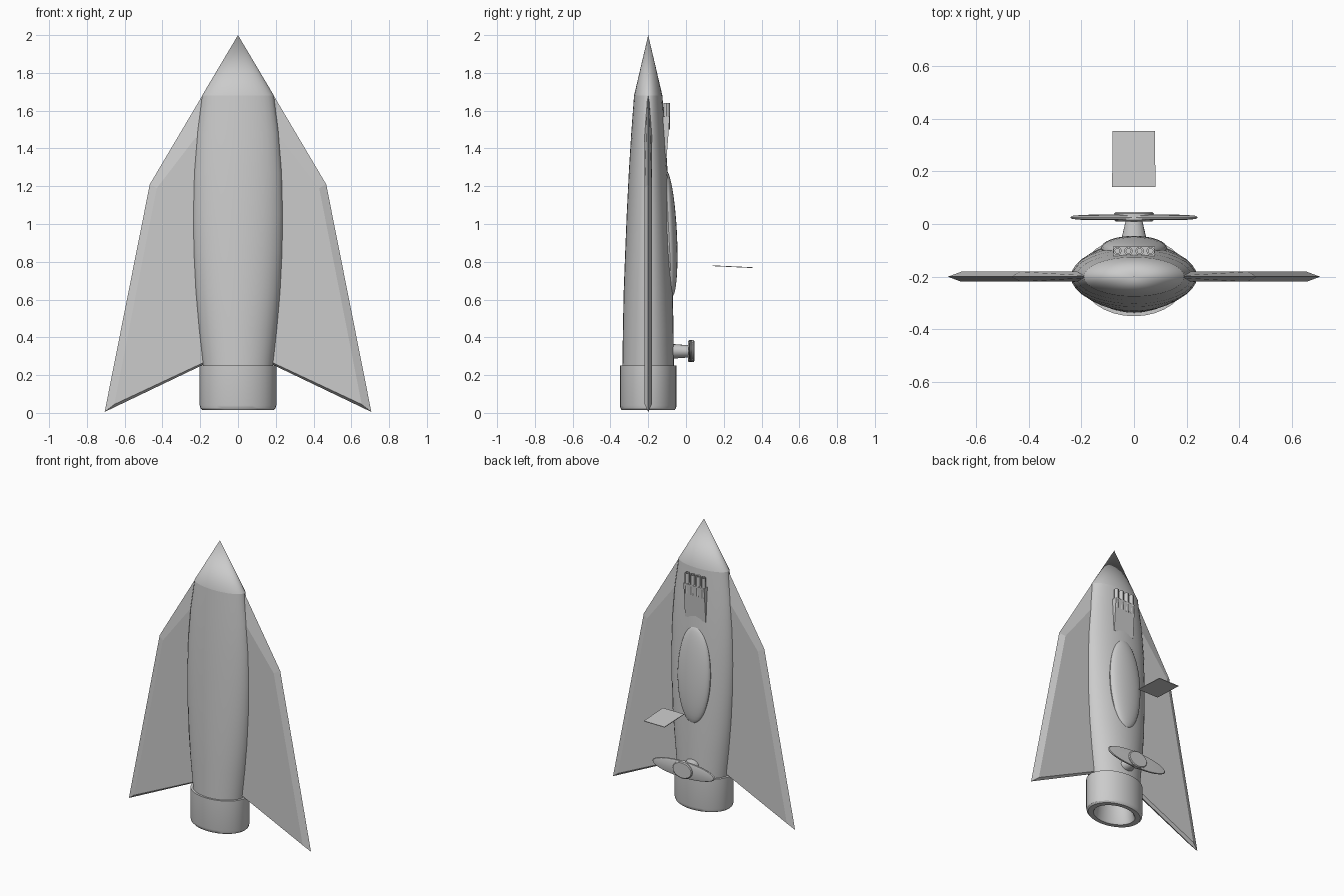
import bpy, bmesh, math
from mathutils import Matrix, Vector

cube = bpy.data.objects.get("Cube")
if cube:
    bpy.data.objects.remove(cube)

AXIS_Y = -0.2   # hull centre line

grey = bpy.data.materials.new("hull_grey")
grey.use_nodes = True
COLOUR = (0.6, 0.6, 0.6, 1)
grey.diffuse_color = COLOUR
grey.node_tree.nodes["Principled BSDF"].inputs["Base Color"].default_value = COLOUR


def finish(name, bm, smooth=True):
    bmesh.ops.remove_doubles(bm, verts=bm.verts, dist=1e-5)
    bmesh.ops.recalc_face_normals(bm, faces=bm.faces)
    mesh = bpy.data.meshes.new(name)
    bm.to_mesh(mesh)
    bm.free()
    mesh.materials.append(grey)
    ob = bpy.data.objects.new(name, mesh)
    bpy.context.collection.objects.link(ob)
    if smooth:
        bpy.ops.object.select_all(action='DESELECT')
        ob.select_set(True)
        bpy.context.view_layer.objects.active = ob
        bpy.ops.object.shade_smooth_by_angle(angle=math.radians(30))
    return ob


def lathe(name, rings, matrix, sides=32):
    """Elliptical rings (half width, half depth, height) joined into a skin."""
    bm = bmesh.new()
    loops = []
    for a, b, h in rings:
        loops.append([bm.verts.new(matrix @ Vector((a * math.cos(t), b * math.sin(t), h)))
                      for t in (2 * math.pi * i / sides for i in range(sides))])
    for lo, hi in zip(loops, loops[1:]):
        for i in range(sides):
            j = (i + 1) % sides
            bm.faces.new((lo[i], lo[j], hi[j], hi[i]))
    return finish(name, bm)


def solid(name, points, faces, smooth=False):
    bm = bmesh.new()
    vs = [bm.verts.new(p) for p in points]
    for f in faces:
        bm.faces.new([vs[i] for i in f])
    return finish(name, bm, smooth)


hull = Matrix.Translation((0, AXIS_Y, 0))

# Fuselage and pointed nose
lathe("fuselage", [(0.185, 0.137, 0.24), (0.208, 0.134, 0.44), (0.226, 0.13, 0.64),
                   (0.237, 0.122, 0.85), (0.24, 0.114, 1.05), (0.235, 0.103, 1.27),
                   (0.219, 0.09, 1.48), (0.19, 0.075, 1.68)], hull)
lathe("nose_cone", [(0.19, 0.075, 1.68), (0, 0, 2.0)], hull)

# Engine with a rounded lip and hollow nozzle
engine = [(0, 0.25), (1, 0.25), (1, 0.04), (0.98, 0.024), (0.93, 0.015),
          (0.74, 0.015), (0.69, 0.03), (0.6, 0.15), (0, 0.17)]
lathe("engine", [(0.203 * r, 0.15 * r, z) for r, z in engine], hull)

# Wings: flat slab faces with knife edges
rim = [(0.1, 1.83), (0.467, 1.21), (0.706, 0.005), (0.1, 0.295)]
slab = [(0.1, 1.62), (0.43, 1.19), (0.655, 0.045), (0.1, 0.305)]
for side, sign in (("left", 1), ("right", -1)):
    points = [(sign * x, AXIS_Y, z) for x, z in rim]
    for y in (-0.019, 0.019):
        points += [(sign * x, AXIS_Y + y, z) for x, z in slab]
    faces = [(4, 5, 6, 7), (8, 9, 10, 11)]
    for base in (4, 8):
        faces += [(i, i + 1, base + i + 1, base + i) for i in range(3)]
    solid(side + "_wing", points, faces)

# Canopy blister
bm = bmesh.new()
bmesh.ops.create_uvsphere(bm, u_segments=32, v_segments=20, radius=1)
bm.transform(Matrix.Translation((0, -0.091, 0.95)) @ Matrix.Rotation(math.radians(2.8), 4, 'X')
             @ Matrix.Diagonal((0.125, 0.043, 0.335, 1)))
finish("canopy", bm)

# Gun housing: wedge that sinks into the hull, with four hollow barrels
box = [(x, y, z) for z, lo, hi in ((1.33, -0.13, -0.104), (1.57, -0.122, -0.086))
       for x, y in ((-0.08, lo), (0.08, lo), (0.08, hi), (-0.08, hi))]
solid("gun_housing", box, [(0, 1, 2, 3), (4, 5, 6, 7)] +
      [(i, (i + 1) % 4, (i + 1) % 4 + 4, i + 4) for i in range(4)])
for n in range(4):
    place = Matrix.Translation(((n - 1.5) * 0.042, -0.102, 0))
    lathe("gun_barrel_%d" % (n + 1), [(r, r, z) for r, z in
          ((0.016, 1.5), (0.016, 1.64), (0.009, 1.64), (0.009, 1.59), (0, 1.59))], place, 12)

# Radar dish on a slanted pylon; local height points backward (+y)
back = Matrix.Rotation(math.radians(-90), 4, 'X')
lathe("dish_pylon", [(0.055, 0.04, -0.09), (0.03, 0.032, 0.02)],
      Matrix.Translation((0, 0, 0.325)) @ Matrix.Shear('XY', 4, (0, 0.3)) @ back, 20)
dish = Matrix.Translation((0, 0, 0.327)) @ back
lathe("radar_dish", [(0, 0, 0.014), (0.19, 0.045, 0.015), (0.235, 0.056, 0.019), (0.242, 0.058, 0.025),
                     (0.235, 0.056, 0.031), (0.19, 0.045, 0.035), (0, 0, 0.036)], dish, 40)
lathe("dish_hub", [(0, 0, 0.01), (0.07, 0.052, 0.01), (0.075, 0.058, 0.015),
                   (0.075, 0.058, 0.04), (0.07, 0.052, 0.045), (0, 0, 0.045)], dish)

# Detached thin panel behind the hull
panel = [(x, y, z + t) for t in (-0.002, 0.002)
         for x, y, z in ((-0.083, 0.14, 0.779), (0.081, 0.14, 0.779),
                         (0.08, 0.353, 0.769), (-0.081, 0.353, 0.769))]
solid("rear_panel", panel, [(0, 1, 2, 3), (4, 5, 6, 7)] +
      [(i, (i + 1) % 4, (i + 1) % 4 + 4, i + 4) for i in range(4)])
